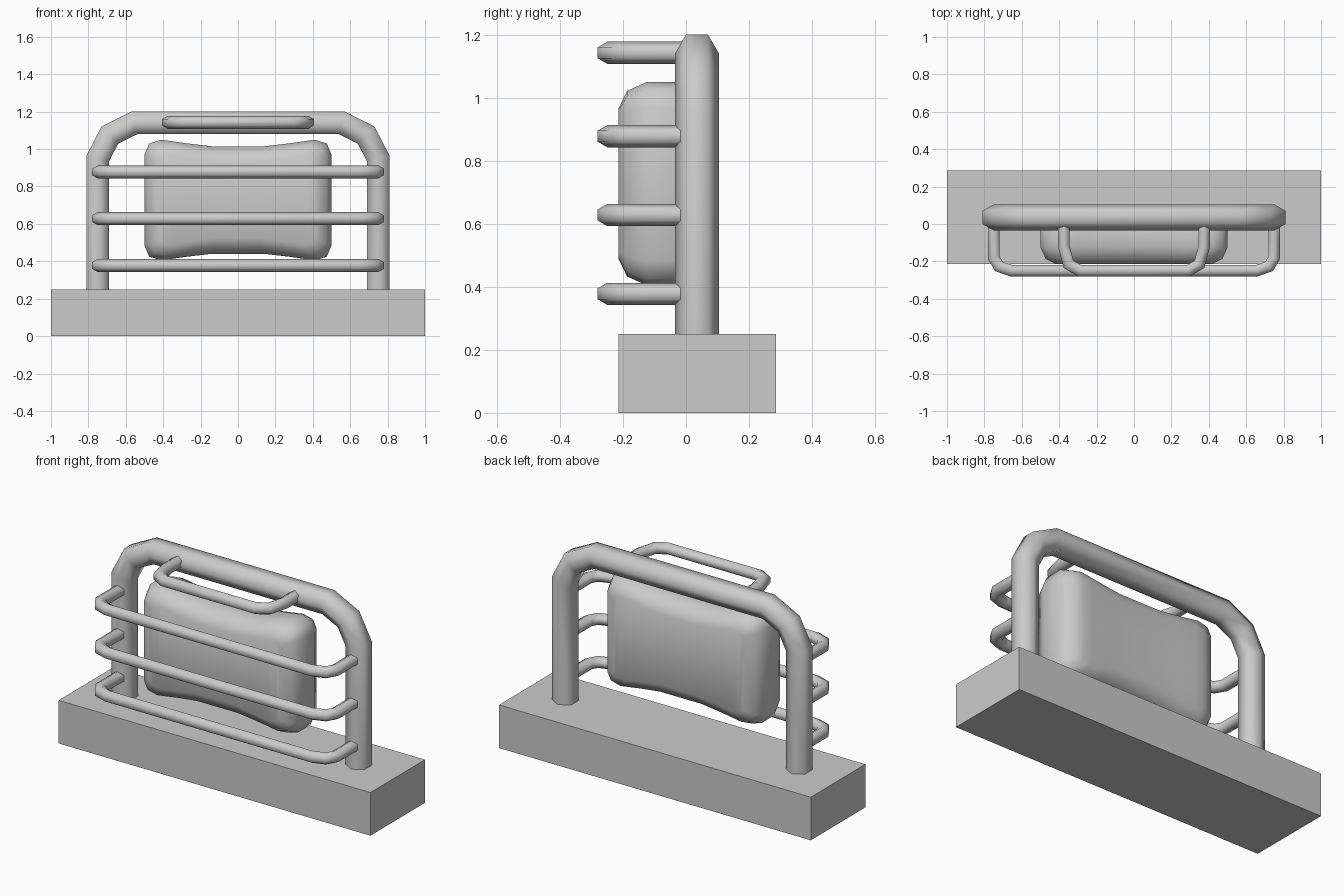
import bpy, bmesh, math
from mathutils import Vector

if "Cube" in bpy.data.objects:
    bpy.data.objects.remove(bpy.data.objects["Cube"])

grey = bpy.data.materials.new("plain_grey")
grey.diffuse_color = (0.6, 0.6, 0.6, 1)
grey.use_nodes = True
grey.node_tree.nodes["Principled BSDF"].inputs["Base Color"].default_value = grey.diffuse_color


def finish(bm, name, smooth=True):
    bmesh.ops.recalc_face_normals(bm, faces=bm.faces)
    mesh = bpy.data.meshes.new(name)
    bm.to_mesh(mesh)
    bm.free()
    mesh.materials.append(grey)
    ob = bpy.data.objects.new(name, mesh)
    bpy.context.collection.objects.link(ob)
    if smooth:
        bpy.ops.object.select_all(action='DESELECT')
        ob.select_set(True)
        bpy.context.view_layer.objects.active = ob
        bpy.ops.object.shade_smooth_by_angle(angle=math.radians(65))
    return ob


def bridge(bm, a, b):
    n = len(a)
    for k in range(n):
        bm.faces.new((a[k], a[(k + 1) % n], b[(k + 1) % n], b[k]))


def tube(name, path, normal, radius):
    """Six-sided tube with mitred joints along a path lying in one plane."""
    pts = [Vector(p) for p in path]
    normal = Vector(normal)
    bm = bmesh.new()
    rings = []
    for i, p in enumerate(pts):
        d1 = (p - pts[max(i - 1, 0)]).normalized()
        d2 = (pts[min(i + 1, len(pts) - 1)] - p).normalized()
        t = (d1 + d2).normalized()
        side = normal.cross(t) / t.dot(d2 if d2.length else d1)
        rings.append([bm.verts.new(p + radius * (normal * math.cos(k * math.pi / 3)
                                                 + side * math.sin(k * math.pi / 3)))
                      for k in range(6)])
    for a, b in zip(rings, rings[1:]):
        bridge(bm, a, b)
    bm.faces.new(rings[0])
    bm.faces.new(rings[-1])
    return finish(bm, name)


def mirrored(half):
    return half + [(-x, y, z) for x, y, z in reversed(half)]


# Base block
bm = bmesh.new()
bmesh.ops.create_cube(bm, size=1)
for v in bm.verts:
    v.co = (v.co.x * 2, v.co.y * 0.5 + 0.035, (v.co.z + 0.5) * 0.25)
finish(bm, "base_block", smooth=False)

# Main hoop
tube("main_hoop", mirrored([(-0.75, 0.035, 0.24), (-0.75, 0.035, 0.95),
                            (-0.685, 0.035, 1.075), (-0.555, 0.035, 1.14)]),
     (0, 1, 0), 0.07)

# Three guard rails and the small top handle
for i, z in enumerate((0.378, 0.628, 0.878)):
    tube(f"guard_rail_{i + 1}", mirrored([(-0.75, -0.015, z), (-0.75, -0.18, z),
                                          (-0.722, -0.227, z), (-0.655, -0.25, z)]),
         (0, 0, 1), 0.035)
tube("top_handle", mirrored([(-0.375, -0.01, 1.143), (-0.375, -0.12, 1.143),
                             (-0.35, -0.215, 1.143), (-0.29, -0.25, 1.143)]),
     (0, 0, 1), 0.035)

# Cushion: waisted outline, inset at front and back for rounded edges
half = [(-0.5, 0.08), (-0.475, 0.02), (-0.41, 0.0), (-0.27, 0.02), (-0.14, 0.035)]
outline = half + [(-x, d) for x, d in reversed(half)]
n = len(outline)
bm = bmesh.new()
rings = []
for y, inset in ((-0.215, 0.085), (-0.187, 0.028), (-0.125, 0), (-0.015, 0),
                 (0.047, 0.028), (0.075, 0.085)):
    up = []
    for x, drop in outline:
        if abs(x) > 0.41:
            drop *= 1 - inset / 0.13
        up.append((x * (1 - inset / 0.5), 0.3225 - inset - drop))
    loop = up + [(x, -z) for x, z in reversed(up)]
    rings.append([bm.verts.new((x, y, 0.7275 + z)) for x, z in loop])
for a, b in zip(rings, rings[1:]):
    bridge(bm, a, b)
for r in (rings[0], rings[-1]):
    for k in range(n - 1):
        bm.faces.new((r[k], r[k + 1], r[2 * n - 2 - k], r[2 * n - 1 - k]))
finish(bm, "cushion")
